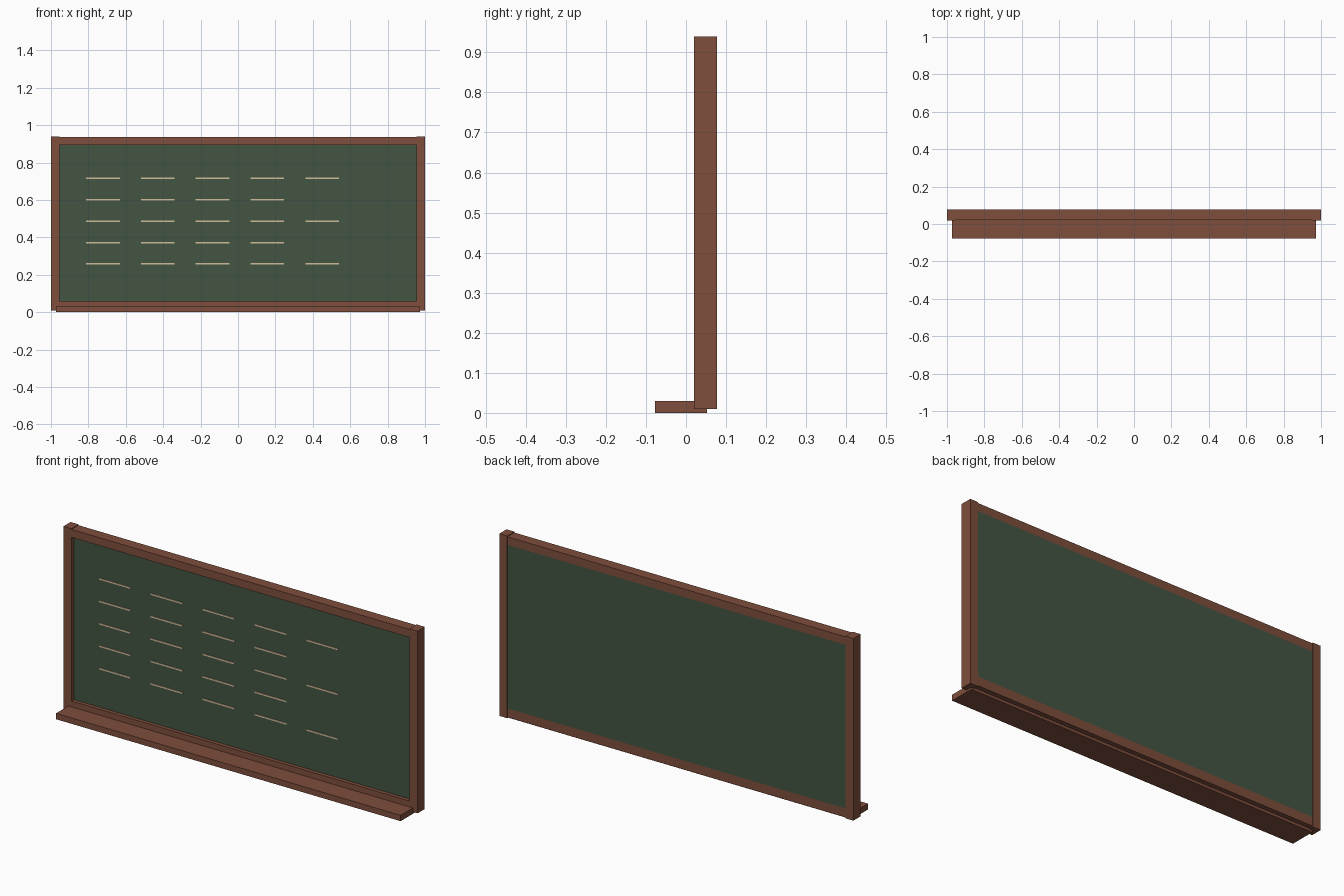
import bpy

if "Cube" in bpy.data.objects:
    bpy.data.objects.remove(bpy.data.objects["Cube"])


def material(name, rgb):
    # sRGB 0-255 to linear
    lin = [((c / 255 + 0.055) / 1.055) ** 2.4 for c in rgb]
    m = bpy.data.materials.new(name)
    m.diffuse_color = (*lin, 1)
    m.use_nodes = True
    m.node_tree.nodes["Principled BSDF"].inputs["Base Color"].default_value = m.diffuse_color
    return m


wood = material("brown wood", (126, 78, 60))
green = material("board green", (66, 85, 66))
chalk = material("chalk cream", (212, 190, 155))


def box(name, x, y, z, mat):
    """Box from (min, max) pairs."""
    bpy.ops.mesh.primitive_cube_add(size=1, location=[(a + b) / 2 for a, b in (x, y, z)])
    ob = bpy.context.object
    ob.name = name
    ob.scale = [b - a for a, b in (x, y, z)]
    bpy.ops.object.transform_apply(location=False, rotation=False, scale=True)
    ob.data.materials.append(mat)
    return ob


# Frame posts and rails
IN = 0.955
box("left_post", (-1, -IN), (0.02, 0.078), (0.01, 0.94), wood)
box("right_post", (IN, 1), (0.02, 0.078), (0.01, 0.94), wood)
box("top_rail", (-IN, IN), (0.021, 0.077), (0.895, 0.936), wood)
box("bottom_rail", (-IN, IN), (0.021, 0.077), (0.014, 0.06), wood)

# Writing surface, recessed at the front and flush at the back
box("writing_board", (-IN, IN), (0.04, 0.077), (0.06, 0.895), green)

# Chalk tray
box("chalk_tray", (-0.973, 0.973), (-0.078, 0.053), (0.0, 0.03), wood)

# Chalk strokes: odd rows are one stroke shorter
for row in range(5):
    z = 0.716 - row * 0.1145
    for col in range(5 - row % 2):
        x = -0.722 + col * 0.293
        box(f"chalk_stroke_{row}_{col}", (x - 0.09, x + 0.09),
            (0.037, 0.0405), (z - 0.004, z + 0.004), chalk)
